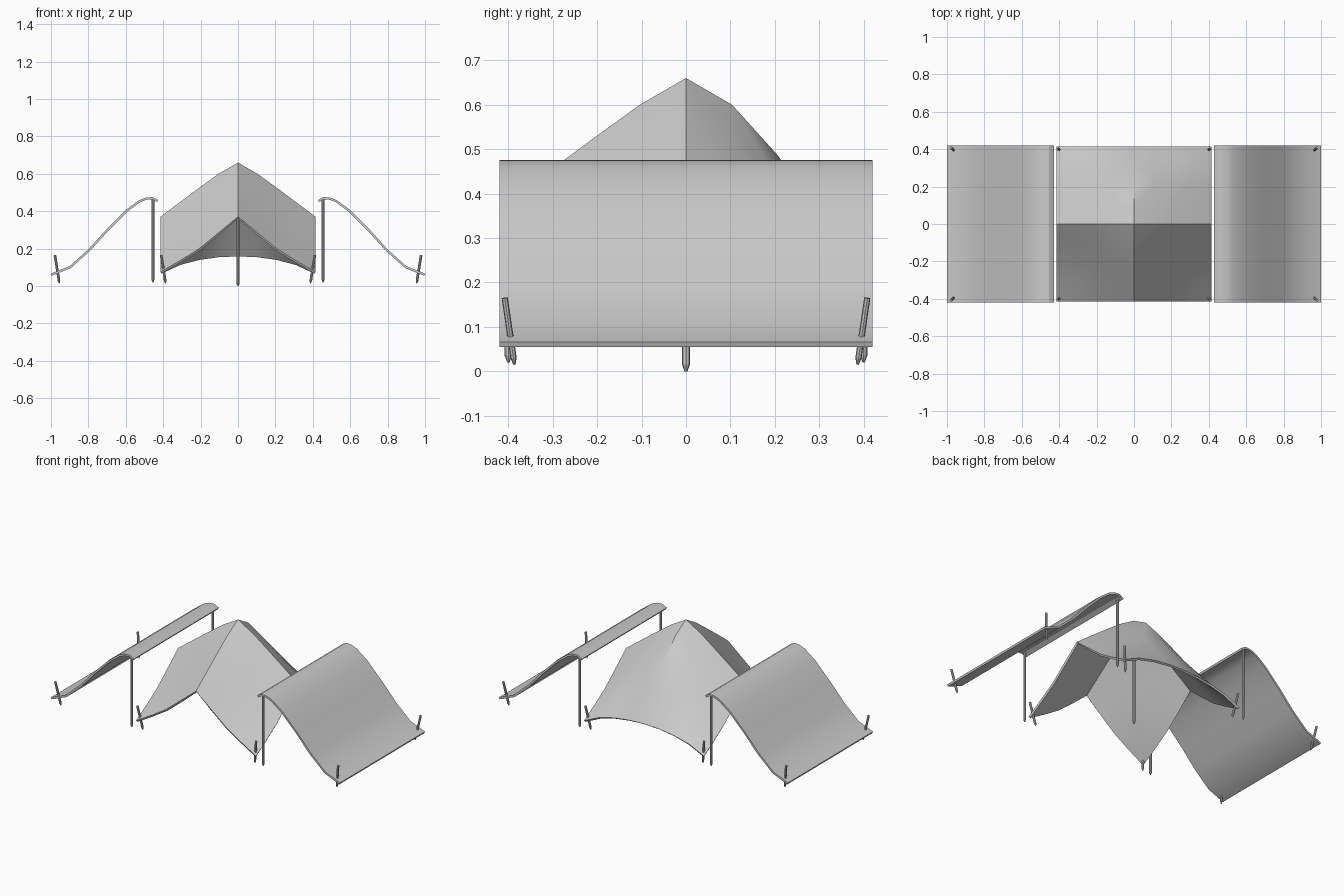
import bpy, bmesh
from mathutils import Vector

if "Cube" in bpy.data.objects:
    bpy.data.objects.remove(bpy.data.objects["Cube"])

H = 0.415  # half width of the centre tarp


def finish_cloth(name, rows):
    """Turn rows of points into a thin, smooth-shaded sheet facing up."""
    bm = bmesh.new()
    grid = [[bm.verts.new(p) for p in row] for row in rows]
    for a, b in zip(grid, grid[1:]):
        for i in range(len(a) - 1):
            f = bm.faces.new((a[i], a[i + 1], b[i + 1], b[i]))
            f.normal_update()
            if f.normal.z < 0:
                f.normal_flip()
    # the lip is never vertical, so all faces share one orientation
    me = bpy.data.meshes.new(name)
    bm.to_mesh(me)
    bm.free()
    ob = bpy.data.objects.new(name, me)
    bpy.context.collection.objects.link(ob)
    mod = ob.modifiers.new("thickness", 'SOLIDIFY')
    mod.thickness = 0.012
    mod.offset = -1
    bpy.ops.object.select_all(action='DESELECT')
    ob.select_set(True)
    bpy.context.view_layer.objects.active = ob
    bpy.ops.object.modifier_apply(modifier=mod.name)
    bpy.ops.object.shade_smooth_by_angle(angle=0.52)
    return ob


def rod(name, bottom, top, r, tip=0.015, sides=8):
    """Round rod with a pointed lower end."""
    bottom, top = Vector(bottom), Vector(top)
    d = (top - bottom).normalized()
    u = d.cross(Vector((0, 1, 0))).normalized()
    v = d.cross(u)
    from math import cos, sin, tau
    bm = bmesh.new()
    rings = []
    for c, rad in ((bottom, r * 0.35), (bottom + d * tip, r), (top, r)):
        rings.append([bm.verts.new(c + (u * cos(tau * k / sides) + v * sin(tau * k / sides)) * rad)
                      for k in range(sides)])
    for a, b in zip(rings, rings[1:]):
        for k in range(sides):
            n = (k + 1) % sides
            bm.faces.new((a[k], a[n], b[n], b[k]))
    bm.faces.new(rings[0])
    bm.faces.new(rings[-1])
    bmesh.ops.recalc_face_normals(bm, faces=bm.faces)
    me = bpy.data.meshes.new(name)
    bm.to_mesh(me)
    bm.free()
    ob = bpy.data.objects.new(name, me)
    bpy.context.collection.objects.link(ob)
    return ob


# Centre tarp: each quadrant is blended from its two ridges and two edges
RIDGE = (0.66, 0.60, 0.525, 0.448, 0.37)
BACK_RIDGE = (0.66, 0.60, 0.485, 0.335, 0.165)
EDGE = (0.37, 0.285, 0.20, 0.135, 0.075)
BACK_EDGE = (0.165, 0.161, 0.148, 0.122, 0.075)


def centre_height(i, j):
    a, b = abs(i), abs(j)
    u, v = a / 4, b / 4
    ry, ex = (BACK_RIDGE, BACK_EDGE) if j > 0 else (RIDGE, EDGE)
    along_x = (1 - v) * RIDGE[a] + v * ex[a]
    along_y = (1 - u) * ry[b] + u * EDGE[b]
    corners = ((1 - u) * (1 - v) * RIDGE[0] + u * (1 - v) * RIDGE[4]
               + (1 - u) * v * ry[4] + u * v * EDGE[4])
    return along_x + along_y - corners


finish_cloth("centre_tarp", [[(i * H / 4, j * H / 4, centre_height(i, j))
                              for i in range(-4, 5)] for j in range(-4, 5)])
rod("centre_pole", (0, 0, 0), (0, 0, 0.645), 0.009)

# Side lean-tos: a sagging profile run front to back, with a small inner lip
PROFILE = ((1.0, 0.066), (0.9, 0.106), (0.8, 0.196), (0.7, 0.306), (0.6, 0.406),
           (0.53, 0.458), (0.49, 0.474), (0.455, 0.475), (0.427, 0.459))
for s, side in ((-1, "left"), (1, "right")):
    finish_cloth(side + "_tarp", [[(s * x, y, z) for x, z in PROFILE] for y in (-0.42, 0, 0.42)])
    for t, end in ((-1, "front"), (1, "back")):
        rod(f"{side}_{end}_pole", (s * 0.455, t * 0.4, 0.02), (s * 0.455, t * 0.4, 0.467), 0.008)
        # Leaning ground stakes through the corners
        for x, place in ((0.967, "outer"), (0.399, "centre")):
            rod(f"{side}_{end}_{place}_stake", (s * (x - 0.012), t * 0.386, 0.015),
                (s * (x + 0.012), t * 0.408, 0.165), 0.007)
